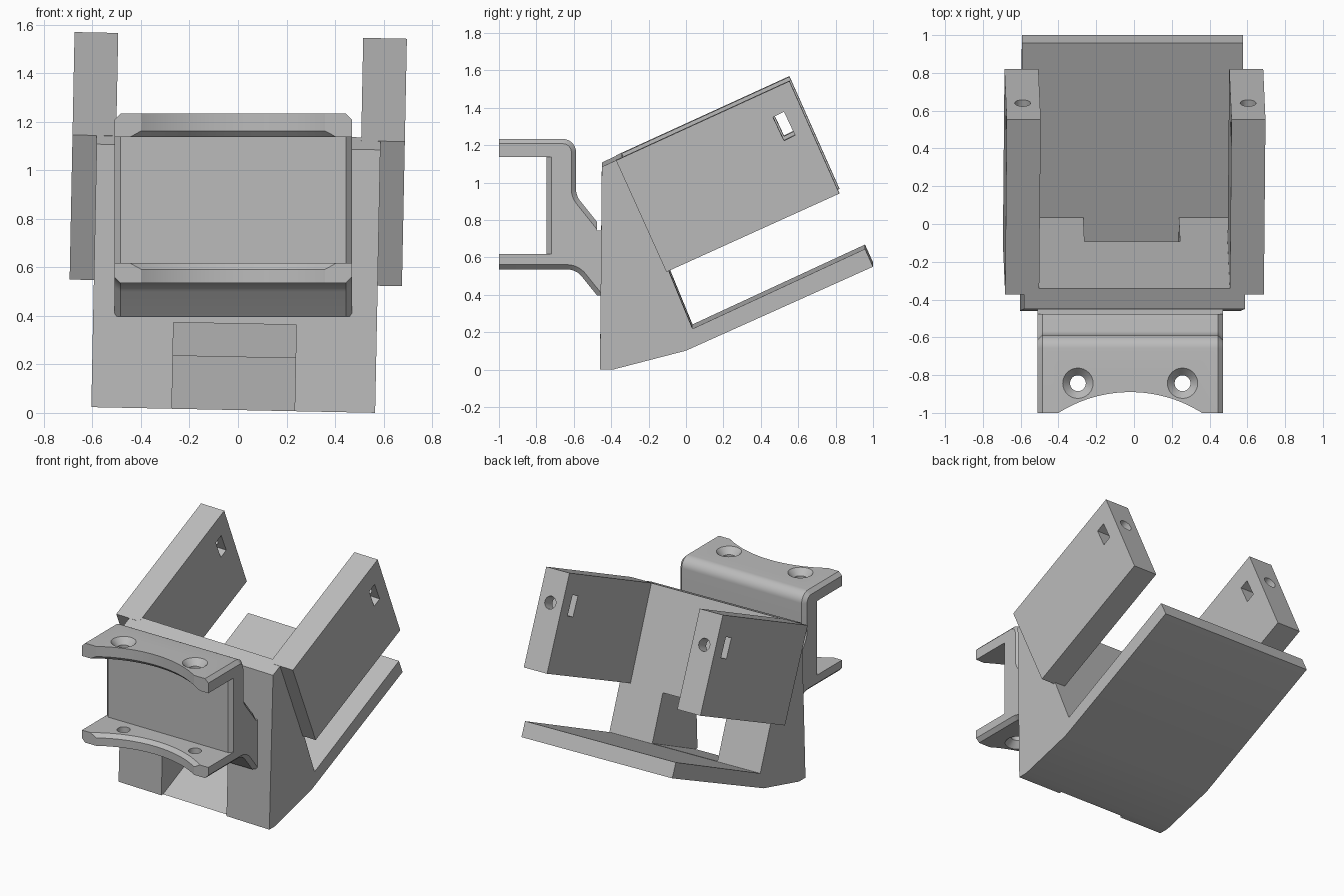
import bpy, bmesh, math
from mathutils import Matrix, Vector

if "Cube" in bpy.data.objects:
    bpy.data.objects.remove(bpy.data.objects["Cube"], do_unlink=True)

grey = bpy.data.materials.new("plain grey")
grey.use_nodes = True
grey.diffuse_color = (0.5, 0.5, 0.5, 1)
grey.node_tree.nodes["Principled BSDF"].inputs["Base Color"].default_value = (0.5, 0.5, 0.5, 1)


def finish(bm, name, matrix=Matrix()):
    """Turn a bmesh into a linked object."""
    bmesh.ops.recalc_face_normals(bm, faces=bm.faces)
    bm.transform(matrix)
    mesh = bpy.data.meshes.new(name)
    bm.to_mesh(mesh)
    bm.free()
    mesh.materials.append(grey)
    ob = bpy.data.objects.new(name, mesh)
    bpy.context.collection.objects.link(ob)
    return ob


def prism(points, start, end, axis="X"):
    """Extrude a 2D profile (y,z along X, or x,y along Z)."""
    bm = bmesh.new()
    if axis == "X":
        verts = [bm.verts.new((start, a, b)) for a, b in points]
        step = Vector((end - start, 0, 0))
    else:
        verts = [bm.verts.new((a, b, start)) for a, b in points]
        step = Vector((0, 0, end - start))
    face = bm.faces.new(verts)
    ext = bmesh.ops.extrude_face_region(bm, geom=[face], use_keep_orig=True)
    bmesh.ops.translate(bm, vec=step, verts=[v for v in ext["geom"] if isinstance(v, bmesh.types.BMVert)])
    return bm


def lathe(rings, sides):
    """Stack of circles (radius, z) closed at both ends."""
    bm = bmesh.new()
    loops = [[bm.verts.new((r * math.cos(math.tau * i / sides), r * math.sin(math.tau * i / sides), z))
              for i in range(sides)] for r, z in rings]
    for low, high in zip(loops, loops[1:]):
        for i in range(sides):
            j = (i + 1) % sides
            bm.faces.new((low[i], low[j], high[j], high[i]))
    bm.faces.new(loops[0])
    bm.faces.new(loops[-1])
    return bm


def cut(ob, cutters):
    """Subtract the cutters, bake the result and remove them."""
    for c in cutters:
        mod = ob.modifiers.new("cut", "BOOLEAN")
        mod.operation = "DIFFERENCE"
        mod.solver = "EXACT"
        mod.object = c
    bpy.context.view_layer.update()
    graph = bpy.context.evaluated_depsgraph_get()
    mesh = bpy.data.meshes.new_from_object(ob.evaluated_get(graph))
    ob.modifiers.clear()
    ob.data = mesh
    for c in cutters:
        bpy.data.objects.remove(c, do_unlink=True)


def rounded(corners, steps=7):
    """Polygon whose corners (a, b, radius) are filleted."""
    out = []
    for i, (a, b, r) in enumerate(corners):
        p = Vector((a, b))
        if not r:
            out.append((a, b))
            continue
        u = (Vector(corners[i - 1][:2]) - p).normalized()
        w = (Vector(corners[(i + 1) % len(corners)][:2]) - p).normalized()
        half = u.angle(w) / 2
        centre = p + (u + w).normalized() * (r / math.sin(half))
        s = p + u * (r / math.tan(half)) - centre
        e = p + w * (r / math.tan(half)) - centre
        for k in range(steps + 1):
            t = k / steps
            d = (s * (1 - t) + e * t).normalized() * r
            out.append(tuple(centre + d))
    return out


# The cradle leans slightly to one side
LEAN = Matrix.Translation((-0.02, 0, 0)) @ Matrix.Rotation(math.radians(1.15), 4, "Y")
SLOPE = math.radians(25)

# Cradle body: front wall and sloping base plate
body = finish(prism([(-0.46, 0.012), (-0.39, 0.012), (0, 0.113), (1.0, 0.562), (0.957, 0.657),
                     (0.035, 0.23), (-0.342, 1.146), (-0.45, 1.096)], -0.585, 0.585),
              "cradle_body", LEAN)
# Passage through the foot of the wall, level with the plate
passage = finish(prism([(-0.6, -0.062), (0.3, 0.356), (0.25, 0.7), (-0.098, 0.535), (-0.6, 0.301)],
                       -0.253, 0.253), "passage_cutter", LEAN)
cut(body, [passage])

# Side arms with a cross slot and an end hole
for name, side in (("left", 1), ("right", -1)):
    arm = finish(prism([(-0.374, 1.132), (0.553, 1.556), (0.82, 0.955), (-0.105, 0.536)],
                       side * 0.505, side * 0.685), name + "_arm", LEAN)
    slot = finish(prism([(0.465, 1.364), (0.524, 1.392), (0.583, 1.267), (0.524, 1.238)],
                        side * 0.4, side * 0.8), "slot_cutter", LEAN)
    place = (LEAN @ Matrix.Translation((side * 0.597, 0.638, 1.359))
             @ Matrix.Rotation(SLOPE - math.pi / 2, 4, "X"))
    hole = finish(lathe([(0.042, -0.115), (0.042, 0.06)], 32), "hole_cutter", place)
    cut(arm, [slot, hole])

# Mounting bracket: two flanges on a web that flares into the wall
LEFT, RIGHT, MID, CHAMFER = 0.47, -0.51, -0.02, 0.025
outline = rounded([(-1, 1.233, 0), (-0.588, 1.233, 0.07), (-0.588, 0.93, 0.1), (-0.476, 0.79, 0),
                   (-0.476, 0.745, 0), (-0.44, 0.745, 0), (-0.44, 0.397, 0), (-0.476, 0.397, 0),
                   (-0.588, 0.536, 0.1), (-1, 0.536, 0), (-1, 0.617, 0), (-0.745, 0.617, 0),
                   (-0.745, 1.137, 0), (-1, 1.137, 0)])
bm = prism(outline, RIGHT, LEFT)


def outer_edge(edge):
    a, b = (v.co for v in edge.verts)
    m = (a + b) / 2
    return (abs(a.x - b.x) < 0.001 and -0.99 < m.y < -0.478
            and (m.z > 1.2 or m.z < 0.54 or m.y > -0.7))


bmesh.ops.bevel(bm, geom=[e for e in bm.edges if outer_edge(e)], offset=CHAMFER,
                segments=1, affect="EDGES", clamp_overlap=False)
bracket = finish(bm, "mounting_bracket")

cutters = []
# Chamfers down both sides of the web
for edge, s in ((LEFT, 1), (RIGHT, -1)):
    cutters.append(finish(prism([(edge - s * 0.075, -0.795), (edge + s * 0.05, -0.795),
                                 (edge + s * 0.05, -0.67)], 0.6175, 1.1365, "Z"), "web_cutter"))
# Round scoop in the flange fronts, eased on the inner edges
cutters.append(finish(lathe([(0.71, 0.3), (0.71, 0.592), (0.735, 0.617), (0.735, 1.137),
                             (0.71, 1.162), (0.71, 1.5)], 128),
                      "scoop_cutter", Matrix.Translation((MID, -1.6, 0))))
# Countersunk screw holes through both flanges
for s in (-1, 1):
    cutters.append(finish(lathe([(0.085, 0.531), (0.042, 0.578), (0.042, 1.191), (0.085, 1.238)], 32),
                          "screw_cutter", Matrix.Translation((MID + s * 0.277, -0.843, 0))))
cut(bracket, cutters)

# Smooth the round surfaces, keep the edges crisp
for ob in bpy.context.view_layer.objects:
    ob.select_set(ob.type == "MESH")
bpy.context.view_layer.objects.active = bracket
bpy.ops.object.shade_smooth_by_angle(angle=math.radians(25))
